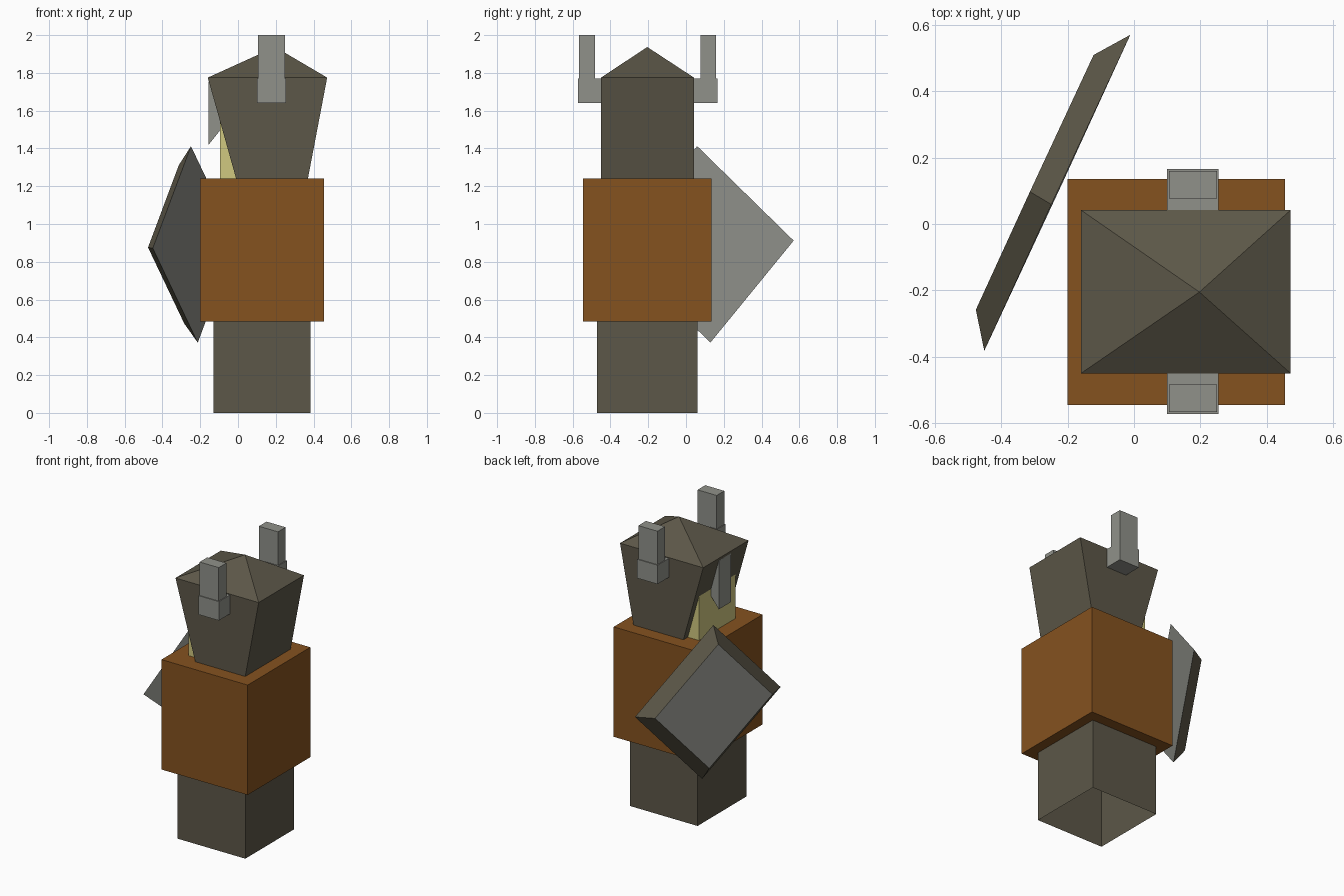
import bpy
import bmesh
from mathutils import Vector

if "Cube" in bpy.data.objects:
    bpy.data.objects.remove(bpy.data.objects["Cube"])


def material(name, hex_rgb):
    def lin(c):
        c /= 255
        return c / 12.92 if c <= 0.04045 else ((c + 0.055) / 1.055) ** 2.4
    m = bpy.data.materials.new(name)
    m.diffuse_color = (*[lin(int(hex_rgb[i:i + 2], 16)) for i in (0, 2, 4)], 1)
    m.use_nodes = True
    m.node_tree.nodes["Principled BSDF"].inputs["Base Color"].default_value = m.diffuse_color
    return m


BROWN = material("leather brown", "85521F")
OLIVE = material("dark olive", "5C5748")
GREY = material("steel grey", "90918A")
YELLOW = material("pale yellow", "D0C880")


def finish(name, bm, *mats):
    bmesh.ops.recalc_face_normals(bm, faces=bm.faces[:])
    mesh = bpy.data.meshes.new(name)
    bm.to_mesh(mesh)
    bm.free()
    for m in mats:
        mesh.materials.append(m)
    ob = bpy.data.objects.new(name, mesh)
    bpy.context.collection.objects.link(ob)
    return ob


def bridge(bm, ring_a, ring_b):
    n = len(ring_a)
    return [bm.faces.new((ring_a[i], ring_a[(i + 1) % n], ring_b[(i + 1) % n], ring_b[i]))
            for i in range(n)]


def rect(bm, x, y, z):
    return [bm.verts.new((a, b, z)) for a, b in
            ((x[0], y[0]), (x[1], y[0]), (x[1], y[1]), (x[0], y[1]))]


def box(name, mat, x, y, z, open_bottom=False):
    bm = bmesh.new()
    low, high = rect(bm, x, y, z[0]), rect(bm, x, y, z[1])
    bridge(bm, low, high)
    bm.faces.new(high)
    if not open_bottom:
        bm.faces.new(low)
    return finish(name, bm, mat)


# Body: hollow-bottomed legs, torso, and face block
box("legs", OLIVE, (-0.13, 0.385), (-0.47, 0.06), (0, 0.49), open_bottom=True)
box("torso", BROWN, (-0.20, 0.455), (-0.545, 0.135), (0.485, 1.24))
box("face", YELLOW, (-0.095, 0.30), (-0.40, -0.005), (1.235, 1.62))

# Helmet: flared sides with a pyramid roof
bm = bmesh.new()
low = rect(bm, (-0.01, 0.37), (-0.45, 0.042), 1.24)
high = rect(bm, (-0.16, 0.472), (-0.45, 0.042), 1.775)
bridge(bm, low, high)
apex = bm.verts.new((0.197, -0.205, 1.937))
for i in range(4):
    bm.faces.new((high[i], high[(i + 1) % 4], apex))
finish("helmet", bm, OLIVE)

# Nose guard: side profile extruded across the helmet front
bm = bmesh.new()
profile = ((-0.155, 1.755), (-0.155, 1.42), (-0.06, 1.54), (-0.06, 1.755))
sides = [[bm.verts.new((x, y, z)) for x, z in profile] for y in (-0.268, -0.135)]
bridge(bm, *sides)
for s in sides:
    bm.faces.new(s)
finish("nose_guard", bm, GREY)

# Horns: a stub out of each helmet side and an upright tip
MID = -0.203
for side, s in (("front", -1), ("back", 1)):
    box(side + "_horn_base", GREY, (0.10, 0.255),
        sorted((MID + s * 0.22, MID + s * 0.369)), (1.64, 1.77))
    box(side + "_horn_tip", GREY, (0.105, 0.25),
        sorted((MID + s * 0.28, MID + s * 0.363)), (1.765, 2.0))

# Shield: turned rectangular plate, bevelled toward its outer face
bm = bmesh.new()
centre = Vector((-0.231, 0.094, 0.892))
up = Vector((-0.018, -0.035, 0.52))
across = Vector((0.22, 0.476, 0.02))
outward = Vector((-0.907, 0.42, 0)) * 0.075
rings = [[bm.verts.new(centre + off + d * k) for d in (up, across, -up, -across)]
         for k, off in ((1, Vector()), (0.806, outward))]
bridge(bm, *rings)
for r in rings:
    bm.faces.new(r).material_index = 1
finish("shield", bm, OLIVE, GREY)
